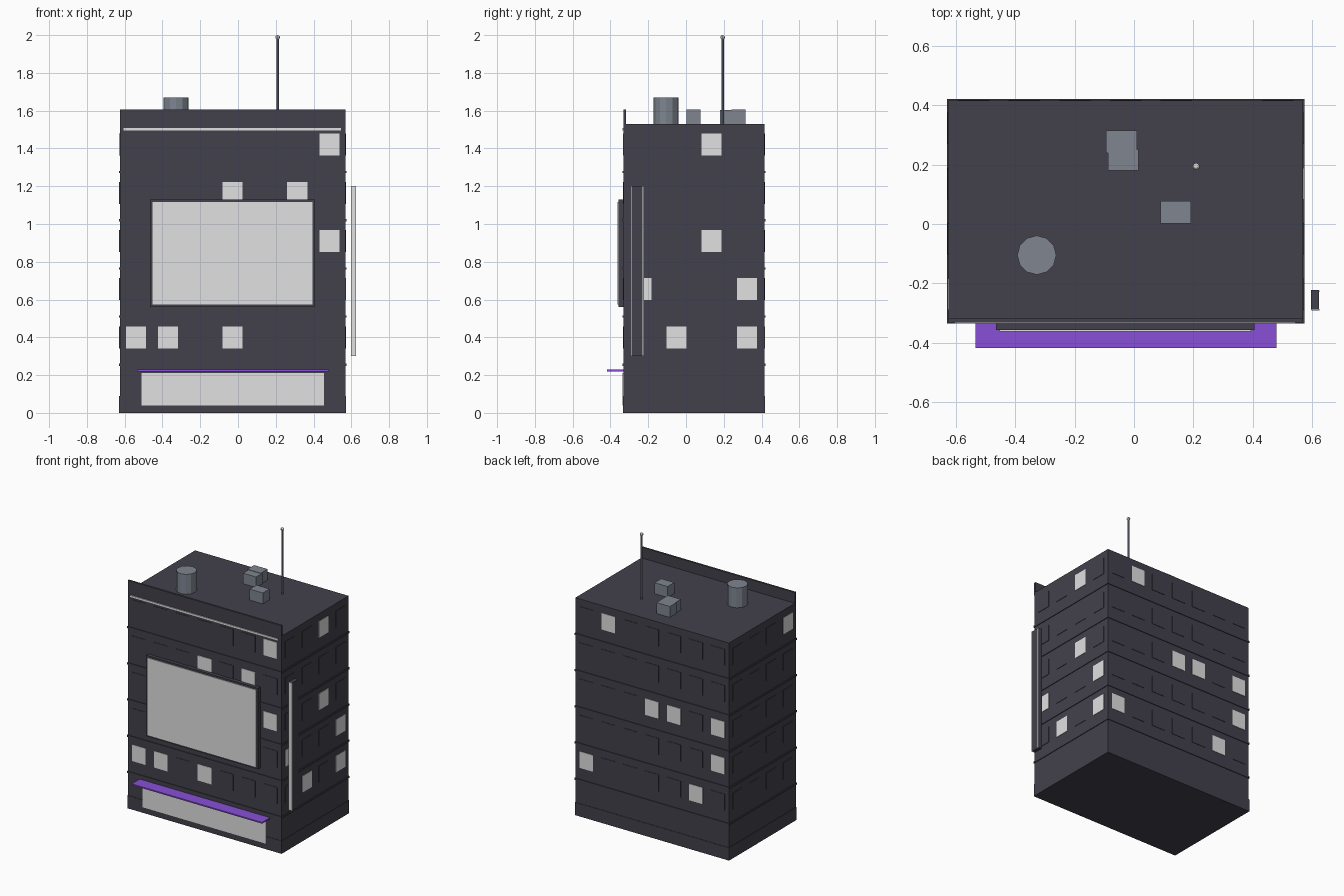
import bpy
import bmesh
from mathutils import Matrix, Vector

cube = bpy.data.objects.get("Cube")
if cube:
    bpy.data.objects.remove(cube, do_unlink=True)


def material(name, r, g, b):
    m = bpy.data.materials.new(name)
    m.use_nodes = True
    m.diffuse_color = (r, g, b, 1)
    m.node_tree.nodes["Principled BSDF"].inputs["Base Color"].default_value = (r, g, b, 1)
    return m


DARK = material("dark slate", 0.055, 0.053, 0.072)
LIGHT = material("pale grey", 0.75, 0.75, 0.75)
METAL = material("steel grey", 0.21, 0.235, 0.28)
PURPLE = material("purple", 0.25, 0.08, 0.68)


def finish(name, bm, *mats):
    mesh = bpy.data.meshes.new(name)
    bm.to_mesh(mesh)
    bm.free()
    obj = bpy.data.objects.new(name, mesh)
    for m in mats:
        mesh.materials.append(m)
    bpy.context.collection.objects.link(obj)
    return obj


def add_box(bm, lo, hi, index=0):
    lo, hi = Vector(lo), Vector(hi)
    mat = Matrix.Translation((lo + hi) / 2) @ Matrix.Diagonal((*(hi - lo), 1))
    verts = bmesh.ops.create_cube(bm, size=1, matrix=mat)["verts"]
    for f in {f for v in verts for f in v.link_faces}:
        f.material_index = index


def box(name, lo, hi, mat):
    bm = bmesh.new()
    add_box(bm, lo, hi)
    return finish(name, bm, mat)


def cylinder(name, x, y, z0, z1, r, sides, mat):
    bm = bmesh.new()
    bmesh.ops.create_cone(bm, cap_ends=True, segments=sides, radius1=r, radius2=r, depth=z1 - z0,
                          matrix=Matrix.Translation((x, y, (z0 + z1) / 2)))
    return finish(name, bm, mat)


# Building shell: walls, plinth, front wall rising into a parapet
X0, X1, Y0, Y1, ROOF, FLOOR = -0.626, 0.57, -0.33, 0.416, 1.53, 0.255
CX, CY = (X0 + X1) / 2, (Y0 + Y1) / 2
box("walls", (X0, Y0, 0), (X1, Y1, ROOF), DARK)
box("plinth", (X0 - .003, Y0 - .003, 0), (X1 + .003, Y1 + .003, 0.09), DARK)
box("front_parapet", (X0, Y0 - .002, ROOF - .02), (X1, Y0 + .012, 1.605), DARK)

# Floor ledges wrapping the building
bm = bmesh.new()
for k in range(1, 6):
    z = k * FLOOR
    add_box(bm, (X0 - .005, Y0 - .005, z - .006), (X1 + .005, Y1 + .005, z + .006))
finish("floor_ledges", bm, DARK)

# Windows: each wall lists its lit panes as (floor, column), columns along +x or +y
LIT = {
    "front": {(1, 0), (1, 1), (1, 3), (3, 6), (4, 3), (4, 5), (5, 6)},
    "back": {(1, 6), (1, 1), (2, 0), (3, 0), (3, 2), (3, 3), (5, 5)},
    "right": {(1, 1), (1, 3), (2, 0), (2, 3), (3, 2), (5, 2)},
    "left": {(5, 0)},
}
WALLS = {"front": (1, Y0, 7), "back": (1, Y1, 7), "right": (0, X1, 4), "left": (0, X0, 4)}
HW, HH, T = 0.053, 0.058, 0.003
for wall, (axis, plane, columns) in WALLS.items():
    bm = bmesh.new()
    centre, span = (CX, X1 - X0) if axis else (CY, Y1 - Y0)
    for floor in range(1, 6):
        z = floor * FLOOR + 0.145
        for c in range(columns):
            u = centre + (c - (columns - 1) / 2) * span / columns
            lo, hi = [u - HW, u - HW, z - HH], [u + HW, u + HW, z + HH]
            lo[axis], hi[axis] = plane - T, plane + T
            add_box(bm, lo, hi, int((floor, c) in LIT[wall]))
    finish(wall + "_windows", bm, DARK, LIGHT)

# Front details
box("shop_window", (-0.51, Y0 - .006, 0.04), (0.455, Y0, 0.21), LIGHT)
box("awning", (-0.535, -0.418, 0.22), (0.48, Y0, 0.229), PURPLE)
box("cornice_strip", (-0.605, Y0 - .006, 1.495), (0.545, Y0, 1.507), LIGHT)
box("billboard_frame", (-0.466, -0.357, 0.56), (0.406, Y0, 1.13), DARK)
box("billboard_screen", (-0.453, -0.362, 0.573), (0.395, -0.356, 1.117), LIGHT)

# Vertical sign beside the right wall, with pale edge strips
box("side_sign", (0.597, -0.288, 0.3), (0.624, -0.222, 1.2), DARK)
for name, y in (("sign_front_strip", -0.292), ("sign_back_strip", -0.23)):
    box(name, (0.599, y, 0.3), (0.626, y + .006, 1.2), LIGHT)

# Rooftop equipment
cylinder("water_tank", -0.328, -0.105, ROOF, 1.67, 0.066, 12, METAL)
box("rear_vent", (-0.095, 0.24, ROOF), (0.01, 0.315, 1.607), METAL)
box("middle_vent", (-0.087, 0.18, ROOF), (0.015, 0.252, 1.604), METAL)
box("front_vent", (0.09, 0.002, ROOF), (0.192, 0.077, 1.607), METAL)
cylinder("antenna_mast", 0.21, 0.194, ROOF, 1.985, 0.006, 8, METAL)
bm = bmesh.new()
bmesh.ops.create_uvsphere(bm, u_segments=8, v_segments=6, radius=0.012,
                          matrix=Matrix.Translation((0.21, 0.194, 1.988)))
finish("antenna_tip", bm, LIGHT)
